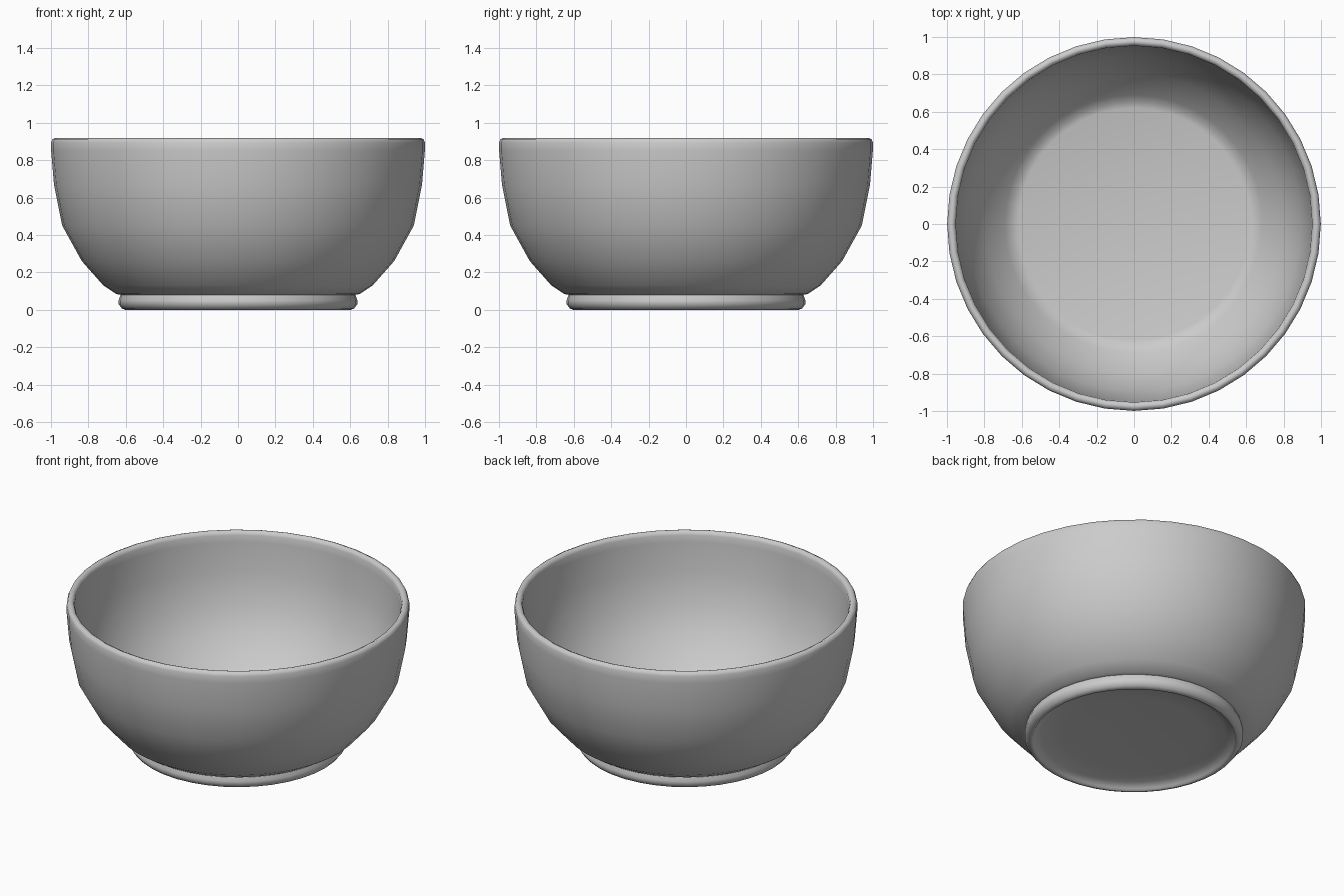
import bpy, bmesh, math

if "Cube" in bpy.data.objects:
    bpy.data.objects.remove(bpy.data.objects["Cube"])

SIDES = 40

def lathe(name, profile):
    """Spin an (r, z) profile about z; r == 0 becomes a pole."""
    bm = bmesh.new()
    rings = []
    for r, z in profile:
        if r == 0:
            rings.append([bm.verts.new((0, 0, z))])
        else:
            rings.append([bm.verts.new((r * math.cos(2 * math.pi * i / SIDES),
                                        r * math.sin(2 * math.pi * i / SIDES), z))
                          for i in range(SIDES)])
    for a, b in zip(rings, rings[1:]):
        for i in range(SIDES):
            j = (i + 1) % SIDES
            quad = [a[i % len(a)], a[j % len(a)], b[j % len(b)], b[i % len(b)]]
            bm.faces.new(list(dict.fromkeys(quad)))
    bmesh.ops.recalc_face_normals(bm, faces=bm.faces)
    me = bpy.data.meshes.new(name)
    bm.to_mesh(me)
    bm.free()
    ob = bpy.data.objects.new(name, me)
    bpy.context.collection.objects.link(ob)
    bpy.ops.object.select_all(action='DESELECT')
    ob.select_set(True)
    bpy.context.view_layer.objects.active = ob
    bpy.ops.object.shade_smooth_by_angle(angle=math.radians(60))
    return ob

# Closed profile: hollowed base, rounded foot, outer wall, rim, inner wall, floor
lathe("bowl", [
    (0, 0.042), (0.42, 0.04), (0.54, 0.03), (0.585, 0.012), (0.592, 0.001), (0.605, 0),
    (0.622, 0.008), (0.638, 0.03), (0.638, 0.05), (0.628, 0.08),
    (0.65, 0.084), (0.72, 0.13), (0.835, 0.26), (0.94, 0.45),
    (0.984, 0.67), (0.999, 0.85), (0.999, 0.895), (0.992, 0.912), (0.976, 0.919),
    (0.96, 0.912), (0.953, 0.895), (0.951, 0.85), (0.936, 0.67),
    (0.895, 0.46), (0.80, 0.285), (0.69, 0.165), (0.655, 0.135),
    (0.62, 0.125), (0, 0.125),
])
